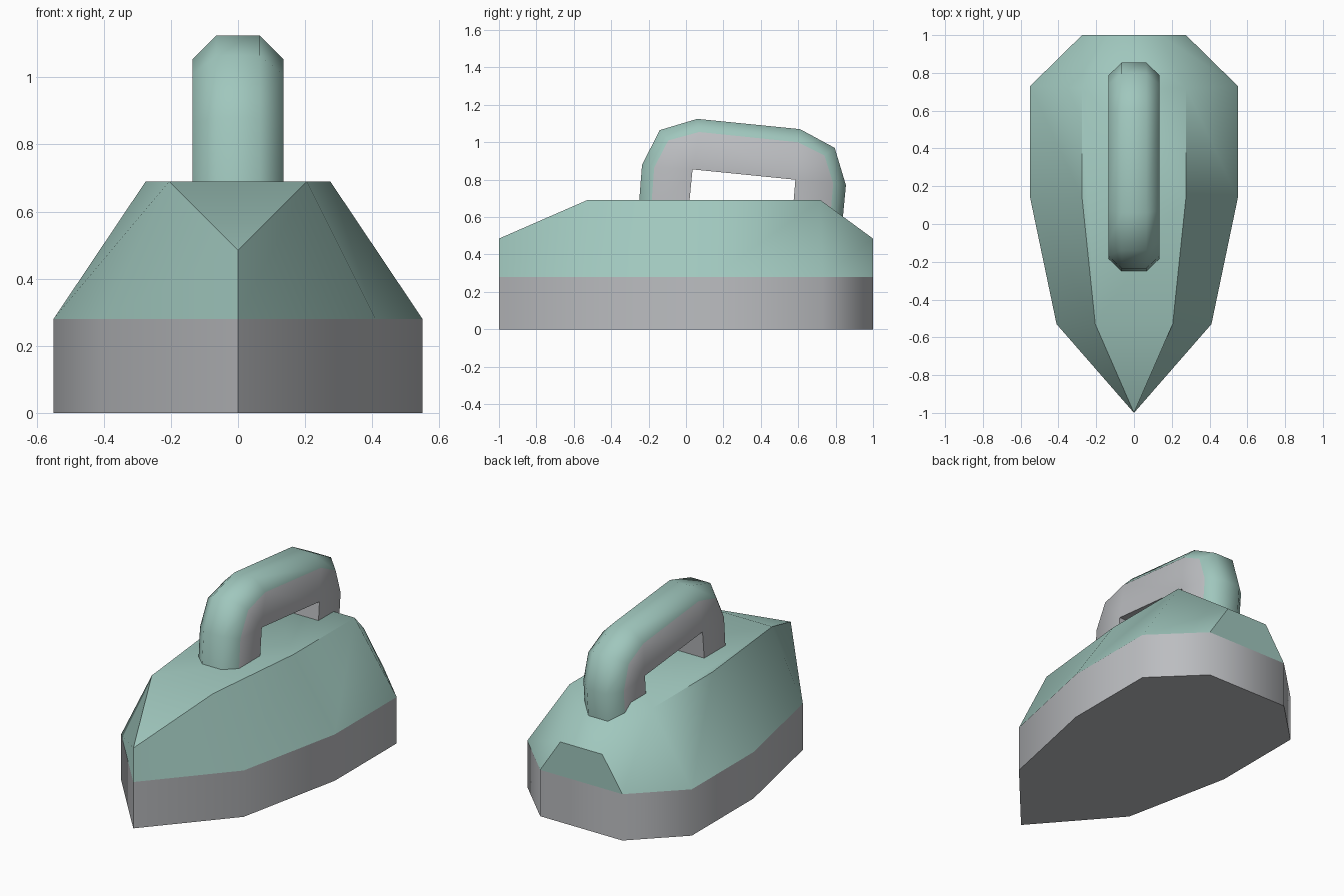
import bpy, bmesh, math

cube = bpy.data.objects.get("Cube")
if cube:
    bpy.data.objects.remove(cube, do_unlink=True)


def material(name, rgb):
    mat = bpy.data.materials.new(name)
    mat.use_nodes = True
    mat.diffuse_color = (*rgb, 1)
    mat.node_tree.nodes["Principled BSDF"].inputs["Base Color"].default_value = (*rgb, 1)
    return mat


GREEN = material("sage green", (0.35, 0.57, 0.51))
GREY = material("light grey", (0.50, 0.51, 0.53))


def finish(name, bm, mats, angle):
    bmesh.ops.recalc_face_normals(bm, faces=bm.faces[:])
    mesh = bpy.data.meshes.new(name)
    bm.to_mesh(mesh)
    bm.free()
    for m in mats:
        mesh.materials.append(m)
    ob = bpy.data.objects.new(name, mesh)
    bpy.context.collection.objects.link(ob)
    bpy.ops.object.select_all(action="DESELECT")
    ob.select_set(True)
    bpy.context.view_layer.objects.active = ob
    bpy.ops.object.shade_smooth_by_angle(angle=math.radians(angle))
    return ob


def ring(bm, half):
    """Closed ring from a left-hand half outline that starts at the nose."""
    mirrored = [(-x, y, z) for x, y, z in reversed(half) if x > 0]
    return [bm.verts.new(p) for p in half + mirrored]


def bridge(bm, a, b, closed=True):
    n = len(a)
    for i in range(n if closed else n - 1):
        j = (i + 1) % n
        bm.faces.new((a[i], a[j], b[j], b[i]))


# Soleplate: boat-shaped slab
outline = [(0, -1), (0.41, -0.53), (0.55, 0.14), (0.55, 0.73), (0.275, 1)]
SEAM = 0.28
bm = bmesh.new()
low = ring(bm, [(x, y, 0) for x, y in outline])
high = ring(bm, [(x, y, SEAM) for x, y in outline])
bridge(bm, low, high)
bm.faces.new(low)
finish("soleplate", bm, [GREY], 50)

# Body: sloping sides with a flat deck that dips at nose and heel
deck = [(0, -1, 0.485), (0.205, -0.53, 0.69), (0.275, 0.14, 0.69),
        (0.275, 0.72, 0.69), (0.14, 1, 0.485)]
bm = bmesh.new()
low = ring(bm, [(x, y, SEAM) for x, y in outline])
top = ring(bm, deck)
bridge(bm, low, top)
bm.faces.new((top[0], top[1], top[-1]))
bm.faces.new(top[1:4] + top[-3:])
bm.faces.new(top[3:7])
finish("body", bm, [GREEN], 50)

# Handle: chamfered arch, each station lists its outer, shoulder and inner point
front_in, back_in = (0.035, 0.855), (0.585, 0.80)
stations = [
    ((-0.257, 0.60), (-0.19, 0.60), (0.01, 0.60)),
    ((-0.235, 0.88), (-0.17, 0.865), front_in),
    ((-0.14, 1.065), (-0.095, 1.01), front_in),
    ((0.06, 1.125), (0.07, 1.055), front_in),
    ((0.61, 1.07), (0.60, 1.00), back_in),
    ((0.795, 0.97), (0.74, 0.93), back_in),
    ((0.855, 0.77), (0.787, 0.78), back_in),
    ((0.835, 0.56), (0.768, 0.56), (0.565, 0.56)),
]
WIDTHS = (0.065, 0.135, 0.135)
bm = bmesh.new()
loops = []
for pts in stations:
    left = [(w, y, z) for w, (y, z) in zip(WIDTHS, pts)]
    right = [(-x, y, z) for x, y, z in reversed(left)]
    loops.append([bm.verts.new(p) for p in left + right])
for a, b in zip(loops, loops[1:]):
    bridge(bm, a, b)
bm.faces.new(loops[0])
bm.faces.new(loops[-1])
bm.faces.ensure_lookup_table()
# Grey cheeks and underside, green grip
for f in bm.faces:
    outer = [v for v in f.verts if abs(v.co.x) < 0.1]
    f.material_index = 0 if outer else 1
bmesh.ops.remove_doubles(bm, verts=bm.verts[:], dist=0.0005)
finish("handle", bm, [GREEN, GREY], 60)
